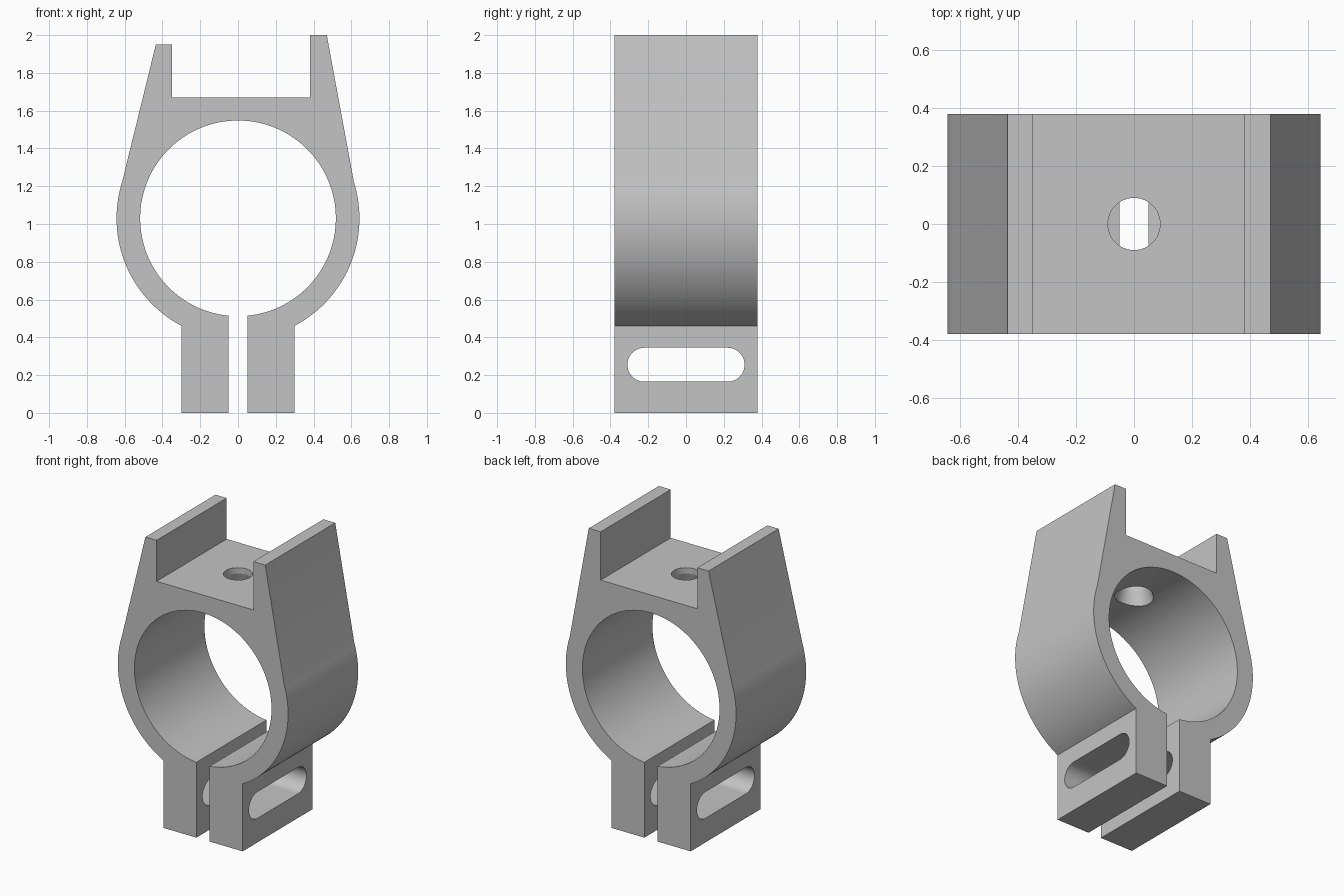
import bpy, bmesh
from math import radians, degrees, acos, asin, cos, sin, pi

cube = bpy.data.objects.get("Cube")
if cube:
    bpy.data.objects.remove(cube, do_unlink=True)

DEPTH = 0.378            # half depth of the clamp
CENTRE = 1.03            # height of the bore axis
OUTER, BORE = 0.643, 0.518
FOOT, GAP = 0.30, 0.05   # outer and inner faces of the clamp lugs

grey = bpy.data.materials.new("plain grey")
grey.use_nodes = True
grey.diffuse_color = (0.55, 0.55, 0.55, 1)
grey.node_tree.nodes["Principled BSDF"].inputs["Base Color"].default_value = grey.diffuse_color


def arc(cx, cz, r, start, end, steps):
    angles = [radians(start + (end - start) * i / steps) for i in range(steps + 1)]
    return [(cx + r * cos(a), cz + r * sin(a)) for a in angles]


def loft(name, rings):
    """Solid through a list of matching closed rings, capped at both ends."""
    bm = bmesh.new()
    loops = [[bm.verts.new(p) for p in ring] for ring in rings]
    n = len(loops[0])
    for a, b in zip(loops, loops[1:]):
        for i in range(n):
            j = (i + 1) % n
            bm.faces.new((a[i], a[j], b[j], b[i]))
    bm.faces.new(loops[0])
    bm.faces.new(loops[-1])
    bmesh.ops.recalc_face_normals(bm, faces=bm.faces)
    mesh = bpy.data.meshes.new(name)
    bm.to_mesh(mesh)
    bm.free()
    mesh.materials.append(grey)
    obj = bpy.data.objects.new(name, mesh)
    bpy.context.collection.objects.link(obj)
    return obj


# Clamp body: split ring, two lugs below and an open saddle above
foot_angle = degrees(acos(FOOT / OUTER))
gap_angle = degrees(asin(GAP / BORE))
outline = arc(0, CENTRE, OUTER, -foot_angle, 17.5, 40)
outline += [(0.47, 2.0), (0.38, 2.0), (0.38, 1.67),
            (-0.35, 1.67), (-0.35, 1.95), (-0.435, 1.95)]
outline += arc(0, CENTRE, OUTER, 162.5, 180 + foot_angle, 40)
outline += [(-FOOT, 0), (-GAP, 0)]
outline += arc(0, CENTRE, BORE, 270 - gap_angle, -90 + gap_angle, 120)
outline += [(GAP, 0), (FOOT, 0)]
body = loft("clamp_body", [[(x, y, z) for x, z in outline] for y in (-DEPTH, DEPTH)])

# Rounded bolt slot through both lugs
slot = arc(0.22, 0.255, 0.09, -90, 90, 24) + arc(-0.22, 0.255, 0.09, 90, 270, 24)
slot_cutter = loft("slot_cutter", [[(x, y, z) for y, z in slot] for x in (-0.5, 0.5)])

# Screw hole in the saddle floor, widening towards the bore
hole_profile = [(0.14, 1.48), (0.09, 1.63), (0.09, 1.85)]
hole_cutter = loft("hole_cutter", [
    [(r * cos(i * pi / 24), r * sin(i * pi / 24), z) for i in range(48)]
    for r, z in hole_profile])

bpy.ops.object.select_all(action='DESELECT')
bpy.context.view_layer.objects.active = body
body.select_set(True)
for cutter in (slot_cutter, hole_cutter):
    cutter.hide_render = True
    mod = body.modifiers.new(cutter.name, 'BOOLEAN')
    mod.operation = 'DIFFERENCE'
    mod.solver = 'EXACT'
    mod.object = cutter
    bpy.ops.object.modifier_apply(modifier=mod.name)
    bpy.data.objects.remove(cutter, do_unlink=True)

bpy.ops.object.shade_smooth_by_angle(angle=radians(15))
